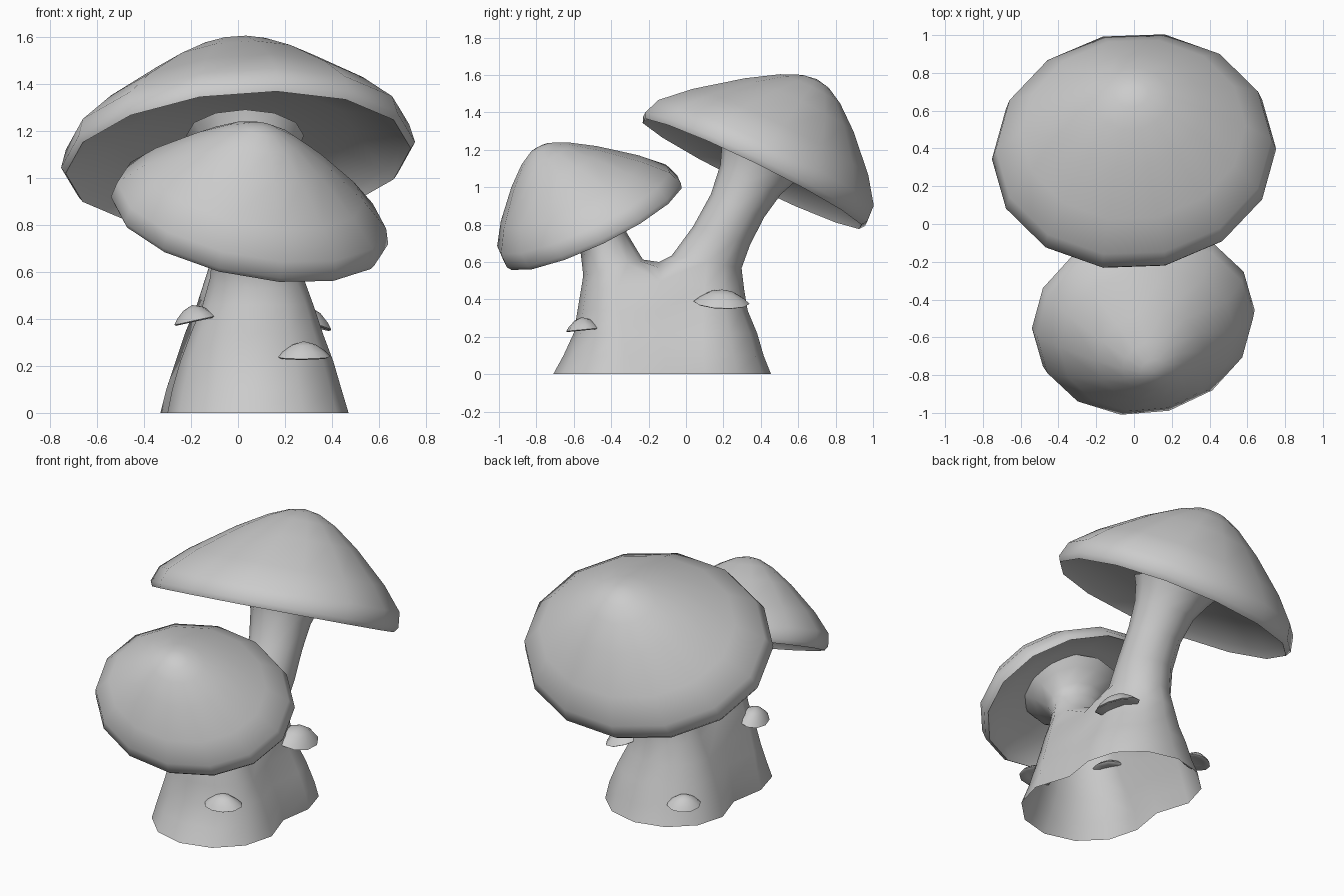
import bpy, bmesh, math
from mathutils import Vector

if "Cube" in bpy.data.objects:
    bpy.data.objects.remove(bpy.data.objects["Cube"])


def finish(name, bm, angle):
    bmesh.ops.recalc_face_normals(bm, faces=bm.faces)
    me = bpy.data.meshes.new(name)
    bm.to_mesh(me)
    bm.free()
    ob = bpy.data.objects.new(name, me)
    bpy.context.collection.objects.link(ob)
    bpy.ops.object.select_all(action='DESELECT')
    ob.select_set(True)
    bpy.context.view_layer.objects.active = ob
    bpy.ops.object.shade_smooth_by_angle(angle=math.radians(angle))
    return ob


def bridge(bm, a, b):
    n = len(a)
    for i in range(n):
        bm.faces.new((a[i], a[(i + 1) % n], b[(i + 1) % n], b[i]))


def dome(name, center, normal, rx, ry, h, profile, sides, xdir=(1, 0, 0), lean=(0, 0)):
    """Lathe a closed profile (radius, height) with oval section around a tilted,
    optionally leaning axis."""
    c, n, x = Vector(center), Vector(normal).normalized(), Vector(xdir)
    x = (x - n * n.dot(x)).normalized()
    y = n.cross(x)
    axis = n * h + x * lean[0] + y * lean[1]
    bm = bmesh.new()
    rings = []
    for r, z in profile[1:-1]:
        rings.append([bm.verts.new(c + x * (rx * r * math.cos(a)) + y * (ry * r * math.sin(a)) + axis * z)
                      for a in (2 * math.pi * i / sides for i in range(sides))])
    for a, b in zip(rings, rings[1:]):
        bridge(bm, a, b)
    for ring, (_, z) in ((rings[0], profile[0]), (rings[-1], profile[-1])):
        tip = bm.verts.new(c + axis * z)
        for i in range(sides):
            bm.faces.new((ring[i], ring[(i + 1) % sides], tip))
    return finish(name, bm, 60)


# Mushroom caps: same profile, two sizes, each leaning outwards
CAP = [(0, .14), (.3, .12), (.65, .075), (.92, .0), (.975, -.04), (1, -.01), (.97, .08),
       (.79, .215), (.49, .39), (.27, .495), (.12, .545), (0, .56)]
dome("large_cap", (0, .376, 1.105), (-.09, .49, 1), .755, .678, 1.01, CAP, 14, lean=(.06, .15))
dome("small_cap", (.05, -.508, .825), (.21, -.48, 1), .60, .53, .85, CAP, 14, lean=(-.06, -.14))

# Forked stem: two 12-sided tubes merged into a peanut-shaped foot, open below


def ring(start, cx, cy, cz, rx, ry, tilt=0):
    t = math.radians(tilt)
    pts = []
    for k in range(12):
        a = math.radians(start + 30 * k)
        s = ry * math.sin(a)
        pts.append(Vector((cx + rx * math.cos(a), cy + s * math.cos(t), cz + s * math.sin(t))))
    return pts


FRONT, BACK = 150, -30
foot = [((.085, -.33, 0, .385, .38), (.05, .10, 0, .38, .355)),
        ((.08, -.325, .10, .36, .33), (.055, .09, .10, .36, .325)),
        ((.08, -.34, .22, .325, .26), (.05, .09, .22, .315, .29)),
        ((.08, -.36, .34, .28, .22), (.04, .09, .34, .265, .24)),
        ((.085, -.37, .46, .235, .19), (.04, .10, .46, .215, .21))]
bm = bmesh.new()
prev = None
for fa, fb in foot:
    A, B = ring(FRONT, *fa), ring(BACK, *fb)
    pts = [(A[0] + B[8]) / 2] + A[1:8] + [(A[8] + B[0]) / 2] + B[1:8]
    if fa is foot[-1][0]:
        pts[0].z = pts[8].z = .50
    loop = [bm.verts.new(p) for p in pts]
    if prev:
        bridge(bm, prev, loop)
    prev = loop
# saddle between the two stalks
saddle = []
for i, z in ((9, .57), (10, .60), (11, .57)):
    p = (A[i] + B[20 - i]) / 2
    p.z = z
    saddle.append(bm.verts.new(p))
stalks = [(FRONT, prev[:9] + saddle,
           [(.08, -.39, .57, .20, .165, 15), (.06, -.44, .70, .165, .135, 25),
            (.05, -.465, .77, .185, .16, 25), (.05, -.485, .83, .25, .225, 25),
            (.05, -.51, .88, .31, .27, 25)]),
          (BACK, prev[8:] + prev[:1] + saddle[::-1],
           [(.05, .11, .60, .18, .19, -10), (.075, .19, .74, .165, .16, -18),
            (.075, .275, .90, .16, .155, -24), (.06, .345, 1.04, .18, .18, -26),
            (.04, .39, 1.13, .22, .22, -26), (.03, .41, 1.18, .25, .25, -26)])]
for start, loop, rings in stalks:
    for spec in rings:
        nxt = [bm.verts.new(p) for p in ring(start, *spec)]
        bridge(bm, loop, nxt)
        loop = nxt
finish("forked_stem", bm, 80)

# Little bracket fungi on the sides of the stem
SHELF = [(0, .15), (.5, .12), (.92, -.02), (1, .05), (.8, .38), (.45, .78), (0, 1)]
shelves = [("front", (.28, -.55, .235), (.0, -.1, 1), .115, .09, .07, (1, .2, 0)),
           ("right", (.285, .19, .38), (.28, .05, 1), .15, .12, .075, (0, 1, 0)),
           ("left", (-.18, -.43, .39), (-.22, 0, 1), .12, .09, .07, (-.3, 1, 0)),
           ("rear", (-.205, .315, .13), (-.12, .15, 1), .10, .085, .06, (1, 1, 0))]
for side, c, n, rx, ry, h, xd in shelves:
    dome(side + "_bracket_fungus", c, n, rx, ry, h, SHELF, 10, xd)
